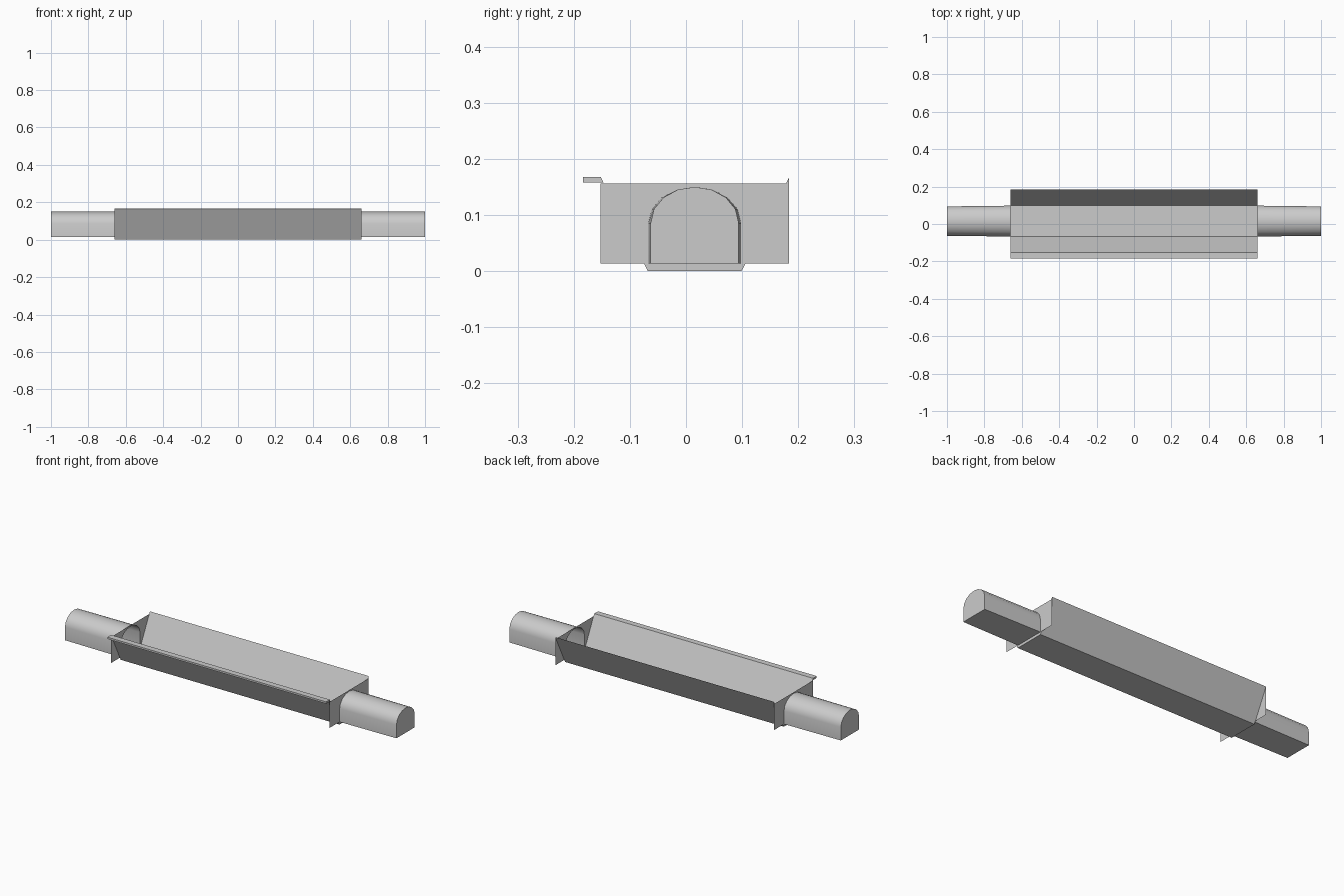
import bpy, math

if "Cube" in bpy.data.objects:
    bpy.data.objects.remove(bpy.data.objects["Cube"])

BODY, END = 0.66, 1.0          # half length of channel, overall half length
CY = 0.0155                    # centre line of floor and tubes
FLOOR, PLATE_TOP, RIM = 0.014, 0.156, 0.168


def make(name, verts, faces, smooth=False):
    mesh = bpy.data.meshes.new(name)
    mesh.from_pydata(verts, [], faces)
    mesh.update()
    ob = bpy.data.objects.new(name, mesh)
    bpy.context.collection.objects.link(ob)
    if smooth:
        bpy.context.view_layer.objects.active = ob
        ob.select_set(True)
        bpy.ops.object.shade_smooth_by_angle(angle=math.radians(35))
        ob.select_set(False)
    return ob


def extrude(name, prof, closed=False):
    n = len(prof)
    verts = [(x, y, z) for x in (-BODY, BODY) for y, z in prof]
    last = n if closed else n - 1
    faces = [(i, (i + 1) % n, n + (i + 1) % n, n + i) for i in range(last)]
    if closed:
        faces += [tuple(range(n))[::-1], tuple(range(n, 2 * n))]
    return make(name, verts, faces)


def arch(half_width, n=8):
    pts = [(CY - half_width, FLOOR)]
    for i in range(n + 1):
        a = math.pi * (1 - i / n)
        pts.append((CY + half_width * math.cos(a), 0.086 + 0.064 * math.sin(a)))
    return pts + [(CY + half_width, FLOOR)]


def wall_y(z, side):
    # height to position on the sloping wall
    foot, top = (0.099, 0.184) if side > 0 else (-0.068, -0.152)
    return foot + (top - foot) * z / RIM


# sloping channel made of thin sheet
extrude("trough_walls", [(-0.152, RIM), (-0.068, 0), (0.099, 0), (0.184, RIM)])

# outward front lip
extrude("front_lip", [(-0.184, 0.158), (wall_y(0.158, -1), 0.158),
                      (-0.152, RIM), (-0.184, RIM)], closed=True)

for s, tag in ((-1, "left"), (1, "right")):
    # end plate with arched opening, plus the ends of floor and back rim
    hole = arch(0.0825)
    n = len(hole)
    mid = n // 2
    left, right = hole[:mid + 1], hole[mid:]
    apex = hole[mid] if n % 2 else None
    polys = [
        [(-0.152, FLOOR)] + left + [(CY, PLATE_TOP), (-0.152, PLATE_TOP)],
        [(CY, PLATE_TOP)] + right + [(0.184, FLOOR), (0.184, PLATE_TOP)],
        [(-0.068, 0), (0.099, 0), (wall_y(FLOOR, 1), FLOOR), (wall_y(FLOOR, -1), FLOOR)],
        [(wall_y(PLATE_TOP, 1), PLATE_TOP), (0.184, PLATE_TOP), (0.184, RIM)],
    ]
    verts, faces = [], []
    for p in polys:
        k = len(verts)
        verts += [(s * BODY, y, z) for y, z in p]
        f = tuple(range(k, k + len(p)))
        faces.append(f if s > 0 else f[::-1])
    make(tag + "_end_plate", verts, faces)

    # arched tube, open to the trough and closed at its outer end
    tip = arch(0.0785)
    verts = [(s * BODY, y, z) for y, z in hole] + [(s * END, y, z) for y, z in tip]
    faces = [(i, (i + 1) % n, n + (i + 1) % n, n + i) for i in range(n)]
    faces.append(tuple(range(n, 2 * n))[::-1])
    # profile runs clockwise seen from +x
    faces = [f[::-1] if s > 0 else f for f in faces]
    faces[-1] = tuple(range(n, 2 * n))[::-1] if s > 0 else tuple(range(n, 2 * n))
    if s > 0:
        faces[:-1] = [f[::-1] for f in faces[:-1]]
    else:
        faces[:-1] = [f[::-1] for f in faces[:-1]]
    make(tag + "_tube", verts, faces, smooth=True)
